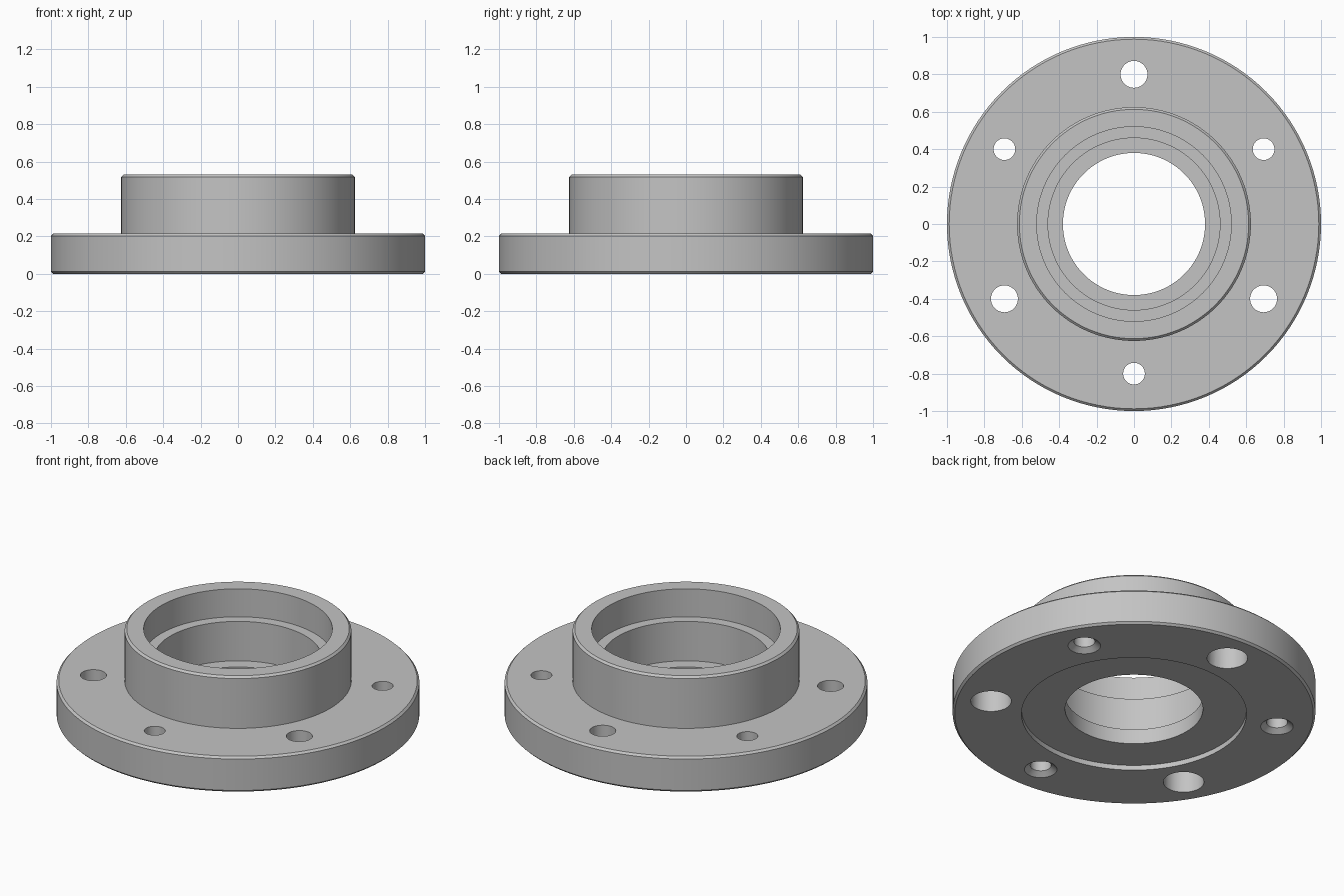
import bpy
import bmesh
import math
from mathutils import Matrix, Vector

if "Cube" in bpy.data.objects:
    bpy.data.objects.remove(bpy.data.objects["Cube"], do_unlink=True)

steel = bpy.data.materials.new("satin grey steel")
steel.use_nodes = True
colour = (0.55, 0.55, 0.55, 1)
steel.diffuse_color = colour
steel.node_tree.nodes["Principled BSDF"].inputs["Base Color"].default_value = colour


def lathe(name, profile, steps, centre=(0, 0), closed=False):
    """Revolve (radius, z) points about a vertical axis."""
    bm = bmesh.new()
    verts = [bm.verts.new((r, 0, z)) for r, z in profile]
    edges = [bm.edges.new(pair) for pair in zip(verts, verts[1:])]
    if closed:
        edges.append(bm.edges.new((verts[-1], verts[0])))
    bmesh.ops.spin(bm, geom=verts + edges, cent=(0, 0, 0), axis=(0, 0, 1),
                   angle=math.tau, steps=steps, use_merge=True)
    bmesh.ops.remove_doubles(bm, verts=bm.verts, dist=1e-5)
    bmesh.ops.recalc_face_normals(bm, faces=bm.faces)
    bm.transform(Matrix.Translation(Vector((*centre, 0))))
    mesh = bpy.data.meshes.new(name)
    bm.to_mesh(mesh)
    bm.free()
    mesh.materials.append(steel)
    obj = bpy.data.objects.new(name, mesh)
    bpy.context.collection.objects.link(obj)
    return obj


# Flange, hub and stepped bore as one turned section
PLATE, HUB, C = 0.215, 0.53, 0.012
RECESS, SHELF, SEAT = 0.03, 0.12, 0.36
section = [
    (0.62, 0), (1 - C, 0), (1, C), (1, PLATE - C), (1 - C, PLATE),
    (0.625, PLATE), (0.625, HUB - C), (0.625 - C, HUB),
    (0.52, HUB), (0.52, SEAT), (0.46, SEAT), (0.46, SHELF),
    (0.38, SHELF), (0.38, RECESS), (0.62, RECESS),
]
body = lathe("flanged_hub", section, 128, closed=True)

# Alternating counterbored and countersunk bolt holes
counterbore = [(0, -0.1), (0.112, -0.1), (0.112, 0.14), (0.072, 0.14), (0.072, 0.3), (0, 0.3)]
countersink = [(0, -0.1), (0.09, -0.1), (0.09, 0), (0.058, 0.025), (0.058, 0.3), (0, 0.3)]
cutters = []
for i in range(6):
    angle = math.radians(90 + 60 * i)
    centre = (0.8 * math.cos(angle), 0.8 * math.sin(angle))
    kind = countersink if i % 2 else counterbore
    cutter = lathe("bolt_hole_cutter", kind, 40, centre)
    cutter.hide_render = True
    cut = body.modifiers.new("bolt_hole", "BOOLEAN")
    cut.operation = "DIFFERENCE"
    cut.solver = "EXACT"
    cut.object = cutter
    cutters.append(cutter)

# Bake the holes and drop the cutters
bpy.context.view_layer.update()
evaluated = body.evaluated_get(bpy.context.evaluated_depsgraph_get())
finished = bpy.data.meshes.new_from_object(evaluated)
body.modifiers.clear()
body.data = finished
for cutter in cutters:
    bpy.data.objects.remove(cutter, do_unlink=True)

bpy.ops.object.select_all(action="DESELECT")
body.select_set(True)
bpy.context.view_layer.objects.active = body
bpy.ops.object.shade_smooth_by_angle(angle=math.radians(30))
